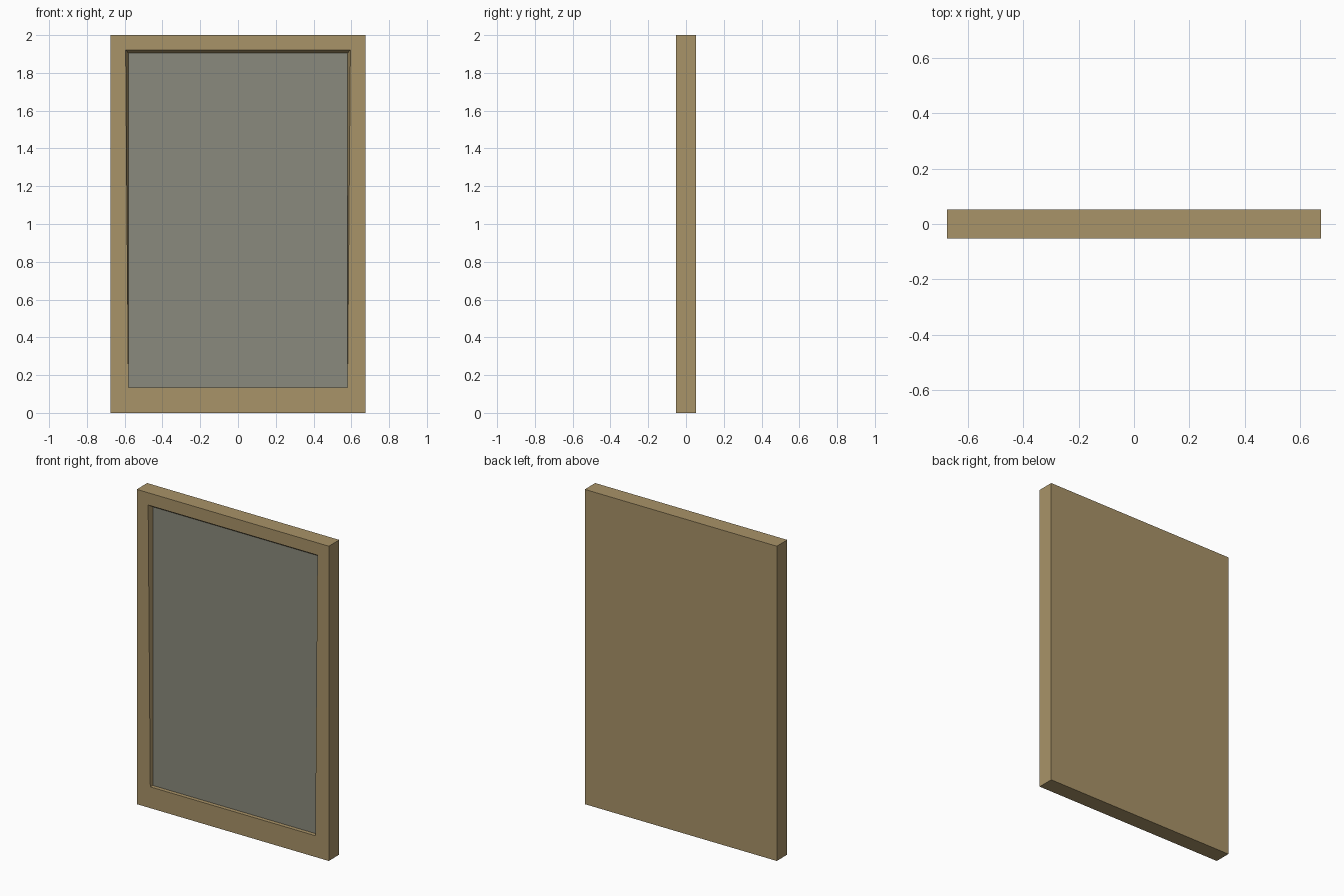
import bpy
import bmesh

if "Cube" in bpy.data.objects:
    bpy.data.objects.remove(bpy.data.objects["Cube"])

W, D, H = 0.675, 0.0525, 2.0      # half width, half depth, height
PANEL_Y = -D + 0.025              # depth of the recessed pane


def material(name, rgb):
    m = bpy.data.materials.new(name)
    m.diffuse_color = (*rgb, 1.0)
    m.use_nodes = True
    m.node_tree.nodes["Principled BSDF"].inputs["Base Color"].default_value = m.diffuse_color
    return m


def loop(bm, bottom_w, top_w, y, z0, z1):
    """Four corners of an upright trapezoid, counter-clockwise from the front."""
    pts = [(-bottom_w, z0), (bottom_w, z0), (top_w, z1), (-top_w, z1)]
    return [bm.verts.new((x, y, z)) for x, z in pts]


def bridge(bm, a, b):
    for i in range(4):
        j = (i + 1) % 4
        bm.faces.new((a[i], a[j], b[j], b[i]))


def add_object(name, bm, mat):
    bmesh.ops.recalc_face_normals(bm, faces=bm.faces)
    me = bpy.data.meshes.new(name)
    bm.to_mesh(me)
    bm.free()
    me.materials.append(mat)
    ob = bpy.data.objects.new(name, me)
    bpy.context.collection.objects.link(ob)
    return ob


wood = material("tan wood", (0.397, 0.292, 0.138))
grey = material("grey glass", (0.254, 0.254, 0.205))

# Frame: flat back, outer sides, front border, recess tapering towards its top
bm = bmesh.new()
back = loop(bm, W, W, D, 0, H)
front = loop(bm, W, W, -D, 0, H)
lip = loop(bm, 0.58, 0.595, -D, 0.135, 1.922)
inner = loop(bm, 0.58, 0.58, PANEL_Y, 0.135, 1.905)
bm.faces.new(back)
for a, b in ((back, front), (front, lip), (lip, inner)):
    bridge(bm, a, b)
# Pane closes the recess
pane = bm.faces.new(inner)
pane.material_index = 1
frame = add_object("framed_mirror", bm, wood)
frame.data.materials.append(grey)
